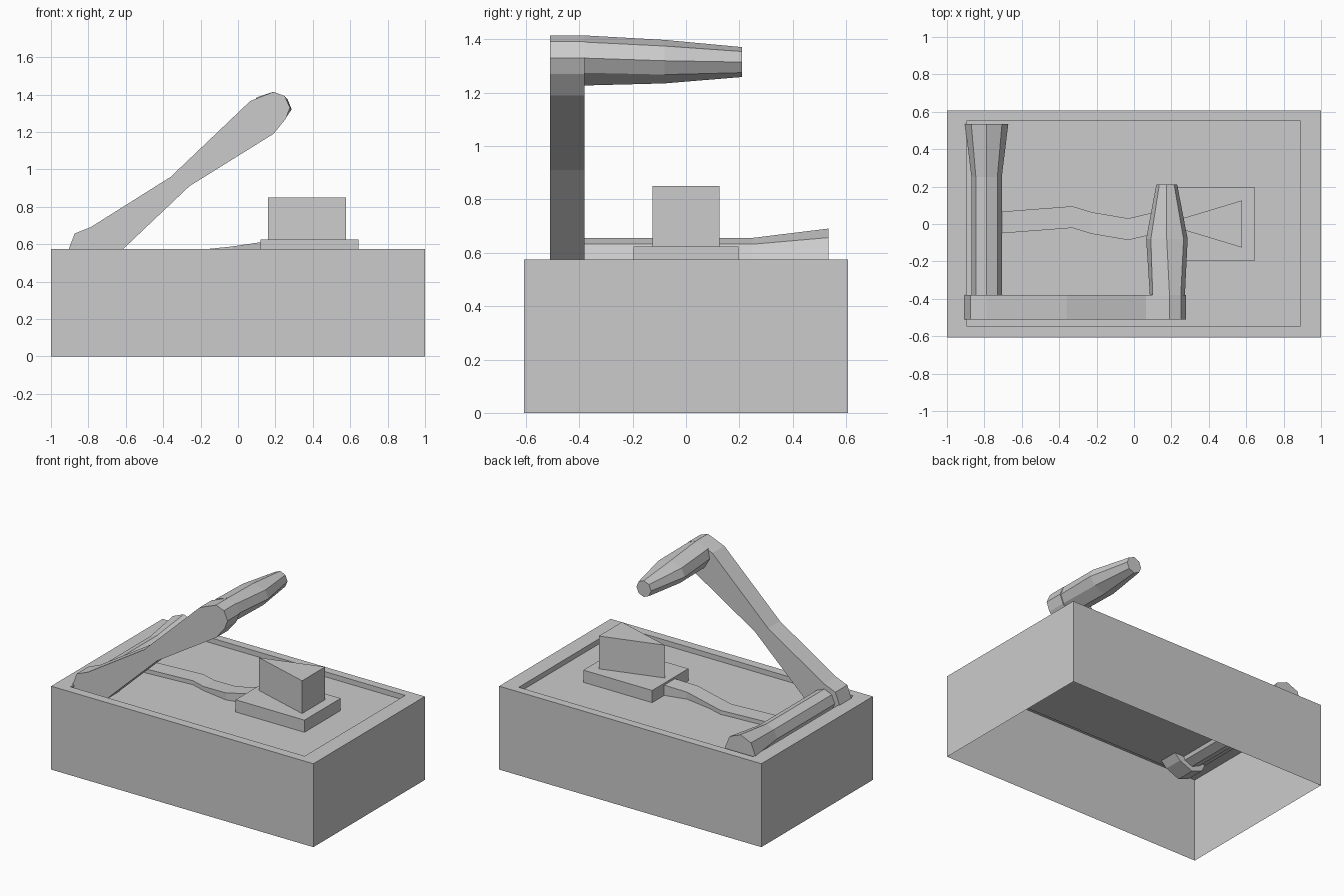
import bpy, bmesh, math

cube = bpy.data.objects.get("Cube")
if cube:
    bpy.data.objects.remove(cube, do_unlink=True)

grey = bpy.data.materials.new("light_grey")
grey.use_nodes = True
COLOUR = (0.6, 0.6, 0.6, 1)
grey.diffuse_color = COLOUR
grey.node_tree.nodes["Principled BSDF"].inputs["Base Color"].default_value = COLOUR


def loft(name, rings, cap_start=True, cap_end=True, recalc=True):
    """Bridge a list of closed rings with flat quads and optional end caps."""
    bm = bmesh.new()
    loops = [[bm.verts.new(p) for p in ring] for ring in rings]
    n = len(loops[0])
    for a, b in zip(loops, loops[1:]):
        for i in range(n):
            j = (i + 1) % n
            bm.faces.new((a[i], a[j], b[j], b[i]))
    if cap_start:
        bm.faces.new(loops[0][::-1])
    if cap_end:
        bm.faces.new(loops[-1])
    if recalc:
        bmesh.ops.recalc_face_normals(bm, faces=bm.faces)
    mesh = bpy.data.meshes.new(name)
    bm.to_mesh(mesh)
    bm.free()
    mesh.materials.append(grey)
    obj = bpy.data.objects.new(name, mesh)
    bpy.context.collection.objects.link(obj)
    return obj


def rect(x0, x1, y0, y1, z):
    return [(x0, y0, z), (x1, y0, z), (x1, y1, z), (x0, y1, z)]


def section(points, y):
    return [(x, y, z) for x, z in points]


def octagon(cx, cz, r):
    return [(cx + r * math.sin(i * math.pi / 4), cz + r * math.cos(i * math.pi / 4))
            for i in range(8)]


TOP, FLOOR = 0.575, 0.54

# Hollow housing: walls, flat rim and sunken top panel, open underneath
inner = (-0.895, 0.89, -0.545, 0.55)
loft("housing", [rect(-1, 1, -0.607, 0.607, 0), rect(-1, 1, -0.607, 0.607, TOP),
                 rect(*inner, TOP), rect(*inner, FLOOR)],
     cap_start=False, recalc=False)

# Pedestal and the triangular pointer block on it
pedestal = (0.12, 0.645, -0.197, 0.197)
loft("pedestal", [rect(*pedestal, FLOOR), rect(*pedestal, 0.624)])
wedge = [(0.16, 0), (0.577, -0.126), (0.577, 0.126)]
loft("pointer_block", [[(x, y, z) for x, y in wedge] for z in (0.624, 0.85)])

# Winding strip that joins the pivot to the pedestal: (x, y, top z)
path = [(-0.75, 0.005, 0.568), (-0.33, 0.037, 0.568), (-0.225, 0.005, 0.568),
        (-0.03, -0.028, 0.588), (0.13, 0.01, 0.612)]
loft("connecting_strip", [[(x, y - 0.058, FLOOR), (x, y + 0.058, FLOOR),
                           (x, y + 0.058, z), (x, y - 0.058, z)] for x, y, z in path])

# Octagonal pivot bar, flared at its far end
PX, PZ = -0.788, 0.575
loft("pivot_bar", [section(octagon(PX, PZ, r), y)
                   for y, r in ((-0.39, 0.081), (0.25, 0.081), (0.535, 0.116))])

# Flat crank arm
arm = [(-0.905, 0.575), (-0.873, 0.657), (-0.788, 0.691), (-0.36, 0.96),
       (0.065, 1.365), (0.19, 1.415), (0.25, 1.392), (0.278, 1.33),
       (0.255, 1.27), (0.19, 1.19), (-0.26, 0.91), (-0.61, 0.578),
       (-0.69, 0.5), (-0.788, 0.46), (-0.87, 0.493)]
loft("crank_arm", [section(arm, y) for y in (-0.51, -0.38)])

# Tapered hand grip
grip_root = [(0.19, 1.415), (0.25, 1.39), (0.272, 1.33), (0.25, 1.275),
             (0.19, 1.227), (0.125, 1.25), (0.085, 1.32), (0.10, 1.385)]
grip_mid = [(0.175, 1.398), (0.265, 1.375), (0.287, 1.32), (0.25, 1.268),
            (0.175, 1.235), (0.10, 1.265), (0.065, 1.315), (0.09, 1.37)]
loft("hand_grip", [section(grip_root, -0.385), section(grip_mid, -0.08),
                   section(octagon(0.175, 1.315, 0.056), 0.21)])
